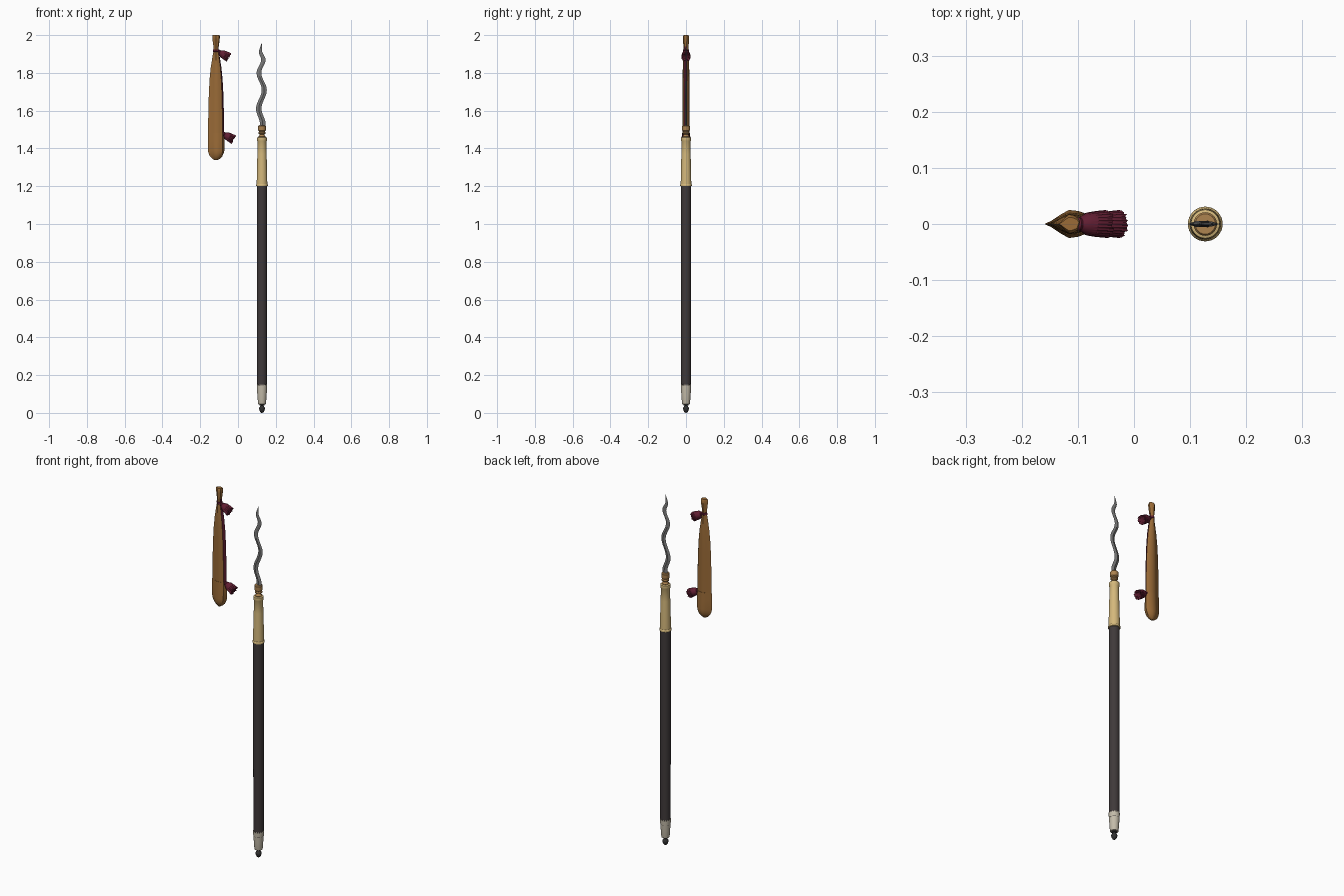
import bpy, bmesh, math, random
from mathutils import Vector

random.seed(4)
SX, CX = 0.127, -0.116        # spear axis and sheath axis


def mat(name, r, g, b):
    m = bpy.data.materials.new(name)
    m.diffuse_color = (r, g, b, 1)
    return m


BROWN = mat("sheath brown", 0.32, 0.145, 0.038)
RED = mat("dark red thread", 0.12, 0.013, 0.032)
IVORY = mat("pale horn", 0.66, 0.48, 0.20)
SHAFT = mat("dark wood", 0.050, 0.041, 0.042)
STEEL = mat("blade grey", 0.19, 0.19, 0.19)
COPPER = mat("copper", 0.42, 0.23, 0.08)
SILVER = mat("pale silver", 0.55, 0.50, 0.40)
IRON = mat("black iron", 0.03, 0.03, 0.03)


def loft(name, rings, mats, rule=None, angle=35):
    """Skin a list of equal-length point rings, capping both ends."""
    bm = bmesh.new()
    rows = [[bm.verts.new(p) for p in ring] for ring in rings]
    n = len(rows[0])
    for a, b in zip(rows, rows[1:]):
        for i in range(n):
            j = (i + 1) % n
            bm.faces.new((a[i], a[j], b[j], b[i]))
    bm.faces.new(rows[0][::-1])
    bm.faces.new(rows[-1])
    bmesh.ops.recalc_face_normals(bm, faces=bm.faces)
    if rule:
        for f in bm.faces:
            f.material_index = rule(f.calc_center_median(), f.normal)
    me = bpy.data.meshes.new(name)
    bm.to_mesh(me)
    bm.free()
    for m in mats:
        me.materials.append(m)
    ob = bpy.data.objects.new(name, me)
    bpy.context.collection.objects.link(ob)
    bpy.ops.object.select_all(action='DESELECT')
    ob.select_set(True)
    bpy.context.view_layer.objects.active = ob
    bpy.ops.object.shade_smooth_by_angle(angle=math.radians(angle))
    return ob


def lathe(name, profile, mats, n=32, teeth=0.0):
    """Turned part on the spear axis; teeth zigzags the top two rings."""
    rings = []
    for k, (r, z) in enumerate(profile):
        t = teeth if k >= len(profile) - 2 else 0
        rings.append([(SX + r * math.cos(2 * math.pi * i / n), r * math.sin(2 * math.pi * i / n),
                       z + (t if i % 2 else -t)) for i in range(n)])
    return loft(name, rings, mats)


# Spear: shaft, butt and horn collar
lathe("shaft", [(0.0265, 0.12), (0.027, 0.6), (0.027, 1.205)], [SHAFT])
lathe("butt_ferrule", [(0.012, 0.045), (0.020, 0.046), (0.0215, 0.053), (0.024, 0.09),
                       (0.0268, 0.125), (0.0276, 0.148), (0.0262, 0.148)], [SILVER], teeth=0.004)
lathe("butt_knob", [(0.003, 0.0), (0.008, 0.004), (0.013, 0.011), (0.0155, 0.021), (0.0145, 0.029),
                    (0.010, 0.034), (0.0085, 0.038), (0.013, 0.041), (0.013, 0.05)], [IRON], n=20)
lathe("horn_collar", [(0.027, 1.200), (0.0305, 1.202), (0.031, 1.206), (0.0305, 1.210), (0.028, 1.213),
                      (0.0275, 1.25), (0.0263, 1.30), (0.0245, 1.37), (0.0228, 1.435),
                      (0.0255, 1.44), (0.026, 1.45), (0.0255, 1.458), (0.015, 1.462)], [IVORY])

# Copper socket holding the blade
lathe("blade_socket", [(0.016, 1.458), (0.019, 1.464), (0.014, 1.469), (0.0125, 1.474), (0.019, 1.479),
                       (0.019, 1.484), (0.015, 1.489), (0.020, 1.494), (0.021, 1.518),
                       (0.018, 1.522), (0.010, 1.522)], [COPPER], n=24)

# Wavy blade: diamond section swept along a smoothed zigzag
BENDS = [(1.50, 0.000), (1.53, 0.004), (1.61, -0.017), (1.71, 0.012), (1.80, -0.016),
         (1.87, 0.007), (1.915, -0.008), (1.957, -0.002)]


def wave(z):
    for (z0, x0), (z1, x1) in zip(BENDS, BENDS[1:]):
        if z <= z1:
            t = (z - z0) / (z1 - z0)
            return x0 + (x1 - x0) * (1 - math.cos(math.pi * t)) / 2
    return BENDS[-1][1]


blade = []
for k in range(65):
    t = k / 64
    z = 1.50 + 0.457 * t
    w = 0.0155 * (1 - 0.3 * t) * min(1, (1.002 - t) * 7) ** 0.8
    h = 0.006 * (1 - 0.6 * t) * min(1, (1.01 - t) * 8)
    x = SX + wave(z)
    blade.append([(x - w, 0, z), (x, -h, z), (x + w, 0, z), (x, h, z)])
loft("wavy_blade", blade, [STEEL], angle=30)


# Sheath: pointed section, its right edge cut as a lined slit turned to the front
def section(w, d, z, grow=0.0):
    w, d = w + grow, d + grow
    pts = [(-1, 0), (-0.72, -0.22), (-0.35, -0.66), (0, -1), (0.4, -0.9), (0.8, -0.62),
           (1.0, 0.25), (0.8, 0.66), (0.4, 0.92), (0, 1), (-0.35, 0.66), (-0.72, 0.22)]
    return [(CX + w * x, d * y, z) for x, y in pts]


sheath = [(0.018, 0.012, 2.0), (0.020, 0.017, 1.993), (0.019, 0.017, 1.975), (0.014, 0.013, 1.94),
          (0.014, 0.013, 1.915), (0.020, 0.015, 1.88), (0.028, 0.017, 1.83), (0.034, 0.018, 1.77),
          (0.038, 0.018, 1.70), (0.041, 0.018, 1.60), (0.0425, 0.019, 1.482)]
loft("sheath_body", [section(*s) for s in sheath], [BROWN, RED],
     lambda c, n: 1 if n.x > 0.8 and n.y < 0 and c.z < 1.93 else 0, 40)
tip = [(0.0435, 0.020, 1.482), (0.044, 0.022, 1.44), (0.044, 0.025, 1.39), (0.040, 0.025, 1.375),
       (0.033, 0.021, 1.359), (0.021, 0.014, 1.346), (0.007, 0.006, 1.338)]
loft("sheath_end_cap", [section(*s) for s in tip], [BROWN], angle=40)

# Cord bound around the sheath neck
loft("upper_binding", [section(0.014, 0.013, 1.918 + h, g)
                       for h, g in [(-0.007, 0), (-0.005, 0.003), (0.005, 0.003), (0.007, 0)]], [RED])


# Tassels: ribbed flaring skirts with ragged ends
def tassel(name, x, z):
    axis = Vector((0.87, 0, -0.49)).normalized()
    side, up = Vector((0, 1, 0)), Vector((0.49, 0, 0.87)).normalized()
    n = 48
    jag = [random.uniform(-0.004, 0.003) for _ in range(n)]
    rings = []
    for d, r, rib in [(-0.006, 0.004, 0), (-0.003, 0.009, 0), (0.003, 0.012, 0), (0.007, 0.011, 0),
                      (0.012, 0.015, 0.03), (0.021, 0.0205, 0.05), (0.038, 0.023, 0.06),
                      (0.062, 0.025, 0.08), (0.055, 0.012, 0.05), (0.054, 0.002, 0)]:
        ring = []
        for i in range(n):
            a = 2 * math.pi * i / n
            rr = r * (1 - (rib if i % 2 else 0))
            dd = d + (jag[i] if d > 0.06 else 0)
            ring.append(Vector((x, 0, z)) + axis * dd
                        + side * (rr * math.cos(a)) + up * (rr * math.sin(a)))
        rings.append(ring)
    loft(name, rings, [RED], angle=40)


tassel("upper_tassel", -0.102, 1.912)
tassel("lower_tassel", -0.077, 1.477)
